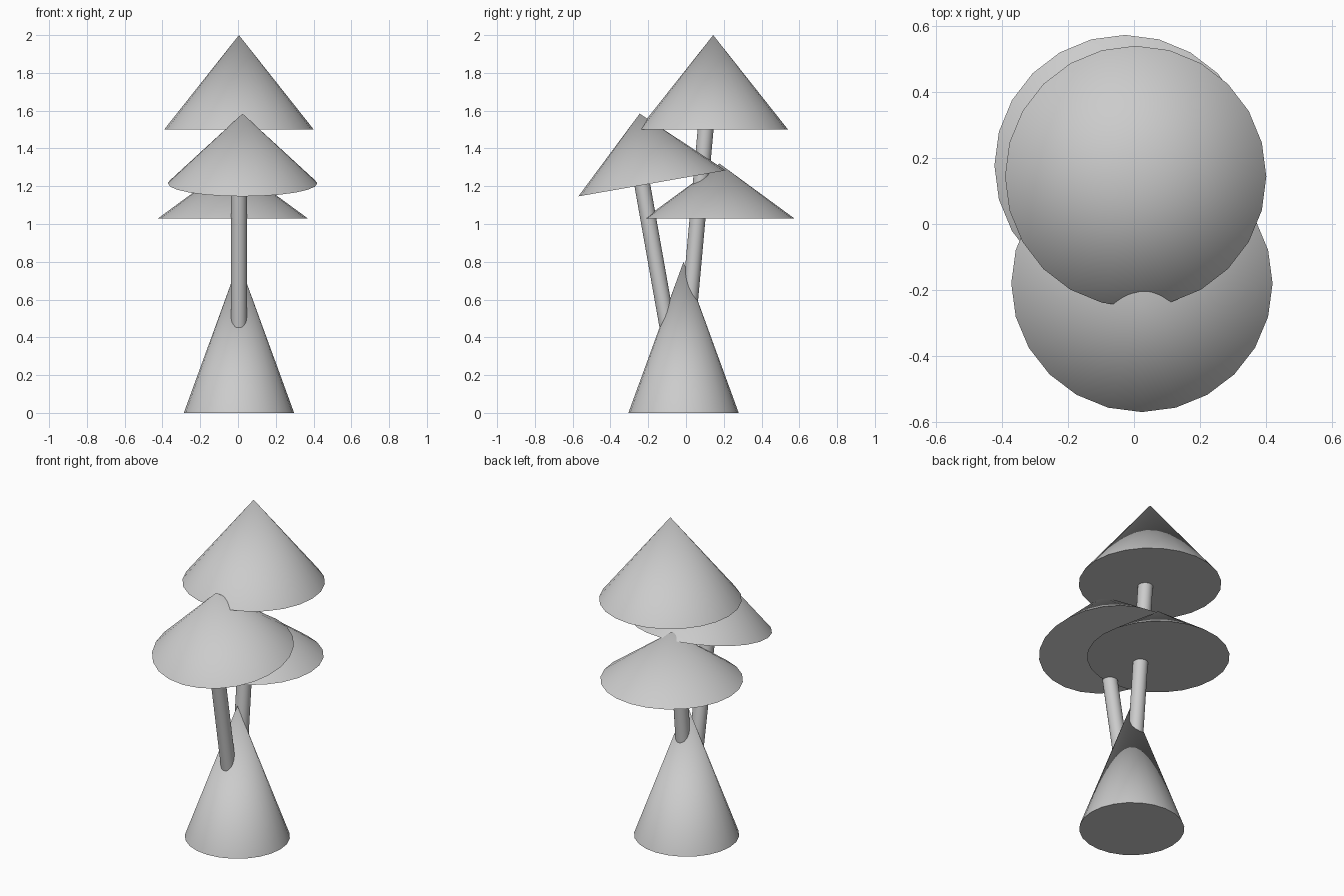
import bpy
from math import radians
from mathutils import Vector, Euler

if "Cube" in bpy.data.objects:
    bpy.data.objects.remove(bpy.data.objects["Cube"])


def finish(name):
    obj = bpy.context.object
    obj.name = name
    bpy.ops.object.shade_smooth_by_angle(angle=radians(30))


def cone(name, base, radius, height, tilt=0.0):
    rot = Euler((radians(tilt), 0, 0))
    axis = rot.to_matrix() @ Vector((0, 0, 1))
    bpy.ops.mesh.primitive_cone_add(vertices=24, radius1=radius, radius2=0, depth=height,
                                    location=Vector(base) + axis * height / 2, rotation=rot)
    finish(name)


def stem(name, start, end, radius=0.042):
    a, b = Vector(start), Vector(end)
    bpy.ops.mesh.primitive_cylinder_add(vertices=24, radius=radius, depth=(b - a).length,
                                        location=(a + b) / 2,
                                        rotation=(b - a).to_track_quat('Z', 'Y').to_euler())
    finish(name)


# Trunk base
cone("trunk_base", (0.005, -0.013, 0), 0.292, 0.8)

# Branches rising out of the trunk
stem("front_branch", (0.005, -0.062, 0.25), (0.005, -0.246, 1.29))
stem("rear_branch", (0.005, -0.005, 0.3), (0.005, 0.111, 1.58))

# Foliage canopies
cone("top_canopy", (0.005, 0.144, 1.5), 0.396, 0.5)
cone("rear_canopy", (-0.027, 0.177, 1.03), 0.396, 0.29)
cone("front_canopy", (0.024, -0.18, 1.215), 0.396, 0.375, tilt=10)
